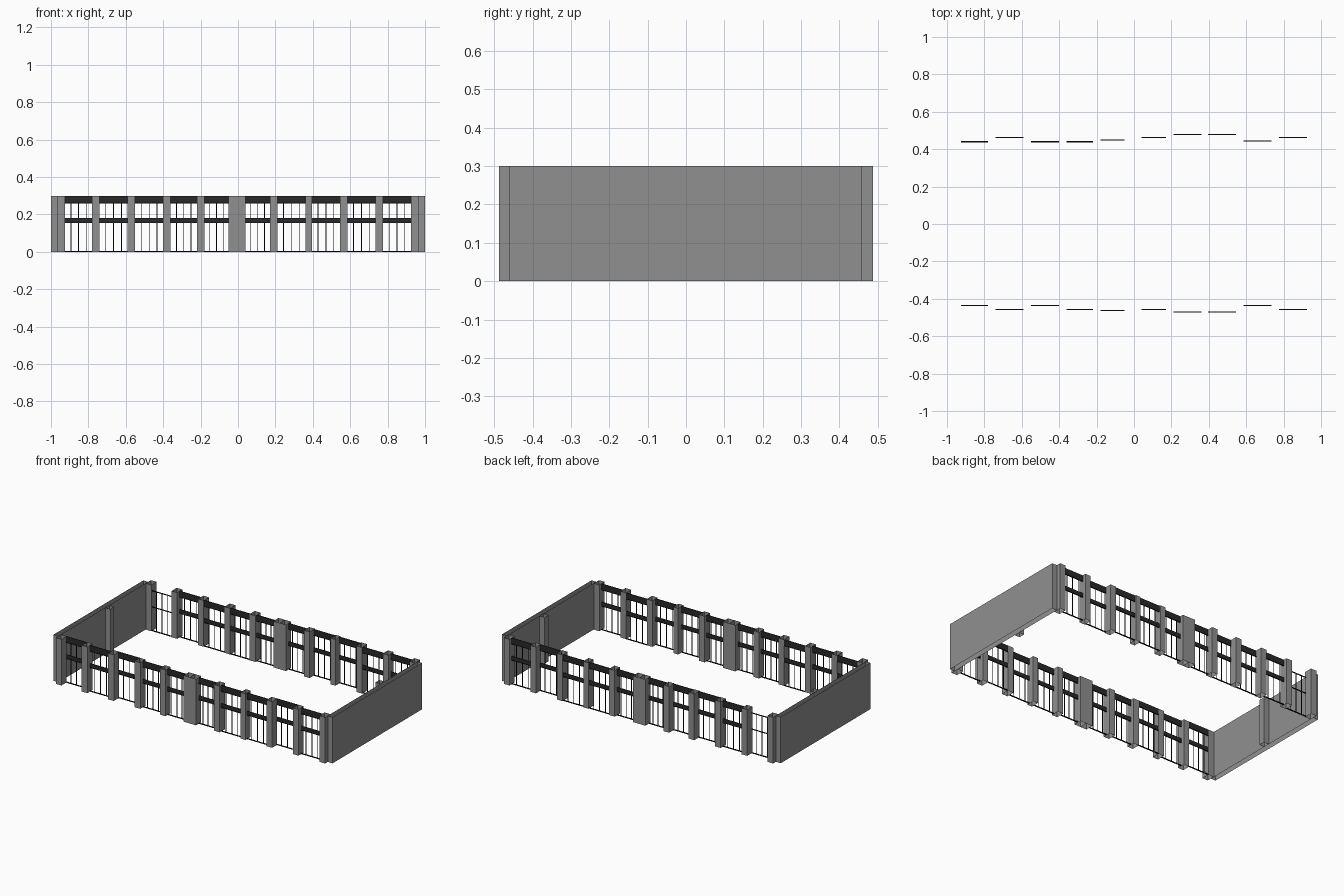
import bpy, bmesh

if "Cube" in bpy.data.objects:
    bpy.data.objects.remove(bpy.data.objects["Cube"])


def material(name, value):
    m = bpy.data.materials.new(name)
    m.diffuse_color = (value, value, value, 1)
    m.use_nodes = True
    m.node_tree.nodes["Principled BSDF"].inputs["Base Color"].default_value = m.diffuse_color
    return m


GREY = material("wall grey", 0.28)
DARK = material("dark panel", 0.022)
BLACK = material("frame black", 0.006)
HEIGHT = 0.3


def box(name, x, y, z, mat, capped=True):
    """Box from ranges; uncapped boxes are open at top and bottom."""
    bm = bmesh.new()
    bmesh.ops.create_cube(bm, size=1)
    for v in bm.verts:
        for i, (a, b) in enumerate((x, y, z)):
            v.co[i] = a if v.co[i] < 0 else b
    bm.normal_update()
    if not capped:
        caps = [f for f in bm.faces if abs(f.normal.z) > 0.5]
        bmesh.ops.delete(bm, geom=caps, context='FACES_ONLY')
    mesh = bpy.data.meshes.new(name)
    bm.to_mesh(mesh)
    bm.free()
    mesh.materials.append(mat)
    ob = bpy.data.objects.new(name, mesh)
    bpy.context.collection.objects.link(ob)
    return ob


# Bay edges along x, and the recess of each bay's glazing on both long sides
BAYS = [(-0.925, -0.78), (-0.74, -0.59), (-0.55, -0.40), (-0.36, -0.22),
        (-0.18, -0.05), (0.04, 0.17), (0.21, 0.36), (0.395, 0.545),
        (0.585, 0.735), (0.775, 0.925)]
FRONT = [-0.436, -0.457, -0.436, -0.457, -0.462, -0.457, -0.47, -0.47, -0.436, -0.457]
BACK = [0.44, 0.462, 0.44, 0.44, 0.45, 0.462, 0.478, 0.478, 0.443, 0.462]

# Columns between the bays, with a pair in the middle
columns = [(-0.965, -0.925), (0.925, 0.965)]
for i in range(len(BAYS) - 1):
    a, b = BAYS[i][1], BAYS[i + 1][0]
    if b - a > 0.06:
        columns += [(a, -0.006), (-0.006, b)]
    else:
        columns.append((a, b))

for side, name in ((-1, "front"), (1, "back")):
    y = sorted((side * 0.487, side * 0.434))
    for c in columns:
        box(name + "_column", c, y, (0, HEIGHT), GREY, capped=False)

    # Glazing: dark bands, horizontal rails and thin mullions
    for i, (x0, x1) in enumerate(BAYS):
        yc = (FRONT if side < 0 else BACK)[i]
        plain = side > 0 and i == 0
        if not plain:
            for z in ((0.262, HEIGHT), (0.155, 0.182)):
                box(name + "_band", (x0, x1), (yc - 0.002, yc + 0.002), z, DARK)
        for z in ((0, 0.005), (0.154, 0.158), (0.259, 0.263)):
            box(name + "_rail", (x0, x1), (yc - 0.003, yc + 0.003), z, BLACK)
        for t in (0.22, 0.5, 0.78):
            xm = x0 + t * (x1 - x0)
            box(name + "_mullion", (xm - 0.002, xm + 0.002),
                (yc - 0.0015, yc + 0.0015), (0, 0.262), BLACK)

# End walls with one inner pilaster each
for s, py in ((-1, (0.02, 0.06)), (1, (0.08, 0.12))):
    box("end_wall", sorted((s * 0.966, s)), (-0.46, 0.458), (0, HEIGHT), GREY, capped=False)
    box("inner_pilaster", sorted((s * 0.93, s * 0.965)), py, (0, HEIGHT), GREY, capped=False)
